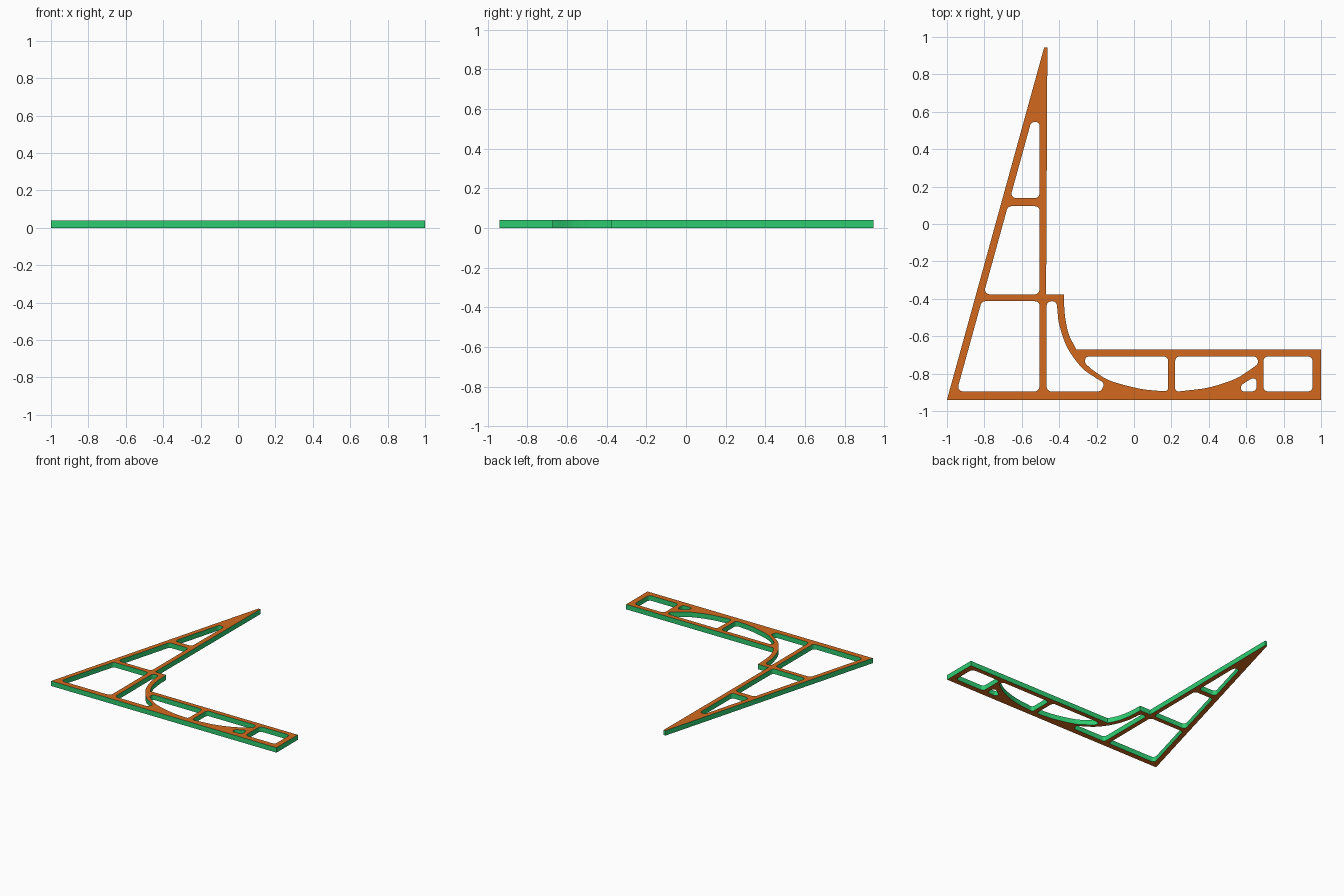
import bpy, bmesh, math
from mathutils import Vector

if "Cube" in bpy.data.objects:
    bpy.data.objects.remove(bpy.data.objects["Cube"])

THICK = 0.04
R = 0.025


def fillet(pts, steps=6):
    """Round each (x, y, r) corner; points without r stay sharp."""
    out = []
    n = len(pts)
    for i, p in enumerate(pts):
        c = Vector(p[:2])
        r = p[2] if len(p) > 2 else 0
        if r == 0:
            out.append(c)
            continue
        a, b = Vector(pts[i - 1][:2]) - c, Vector(pts[(i + 1) % n][:2]) - c
        half = a.angle(b) / 2
        t = min(r / math.tan(half), 0.48 * a.length, 0.48 * b.length)
        r = t * math.tan(half)
        a.normalize()
        b.normalize()
        centre = c + (a + b).normalized() * (r / math.sin(half))
        s, e = c + a * t - centre, c + b * t - centre
        sweep = s.angle(e)
        for k in range(steps + 1):
            f = k / steps
            out.append(centre + (s * math.sin((1 - f) * sweep) + e * math.sin(f * sweep)) / math.sin(sweep))
    return out


def smooth(pts, steps=8):
    """Smooth curve through a few points."""
    p = [Vector(q) for q in pts]
    p = [2 * p[0] - p[1]] + p + [2 * p[-1] - p[-2]]
    out = []
    for i in range(1, len(p) - 2):
        a, b, c, d = p[i - 1:i + 3]
        for k in range(steps):
            t = k / steps
            q = 0.5 * (2 * b + (c - a) * t + (2 * a - 5 * b + 4 * c - d) * t * t
                       + (3 * b - a - 3 * c + d) * t ** 3)
            out.append(tuple(q))
    return out + [tuple(p[-2])]


def slope_x(y):
    """Inner edge of the slanted back rail."""
    return -0.96 + (y + 0.94) * 0.52 / 1.885


def back_hole(y0, y1):
    return [(slope_x(y0), y0, R), (-0.506, y0, R), (-0.504, y1, R), (slope_x(y1), y1, R)]


# Outer silhouette
outline = [(-1, -0.94), (1, -0.94), (1, -0.67)]
outline += smooth([(-0.309, -0.67), (-0.35, -0.585), (-0.37, -0.483), (-0.375, -0.376)])
outline += [(-0.47, -0.376), (-0.463, 0.945), (-0.48, 0.945)]

# Windows in the tall back
holes = [back_hole(0.138, 0.545), back_hole(-0.376, 0.095), back_hole(-0.895, -0.413)]

# Window behind the curved rib
holes.append([(-0.467, -0.895, R), (-0.467, -0.413, R), (-0.413, -0.413, R)]
             + smooth([(-0.409, -0.47), (-0.399, -0.54), (-0.357, -0.66), (-0.28, -0.767), (-0.20, -0.826)])
             + [(-0.155, -0.852, R), (-0.178, -0.895, R)])

# Windows above the curved rib
holes.append([(0.183, -0.708, R), (-0.26, -0.708, R), (-0.262, -0.745, R)]
             + smooth([(-0.225, -0.778), (-0.132, -0.836), (0.028, -0.88), (0.14, -0.893)])
             + [(0.183, -0.895, R)])
holes.append([(0.22, -0.708, R), (0.22, -0.897, R)]
             + smooth([(0.26, -0.893), (0.40, -0.874), (0.537, -0.83), (0.62, -0.78)])
             + [(0.668, -0.745, R), (0.655, -0.708, R)])

# Small corner window and end window
holes.append([(0.572, -0.895, R), (0.655, -0.895, R), (0.657, -0.808, 0.02), (0.572, -0.862, 0.02)])
holes.append([(0.692, -0.708, R), (0.692, -0.895, R), (0.955, -0.895, R), (0.955, -0.708, R)])

# Flat plate from the filled profile
curve = bpy.data.curves.new("frame_profile", "CURVE")
curve.dimensions = "2D"
curve.fill_mode = "BOTH"
curve.extrude = THICK / 2
for loop in [outline] + holes:
    pts = fillet(loop)
    s = curve.splines.new("POLY")
    s.points.add(len(pts) - 1)
    for sp, p in zip(s.points, pts):
        sp.co = (p.x, p.y, 0, 1)
    s.use_cyclic_u = True
helper = bpy.data.objects.new("frame_profile", curve)
bpy.context.collection.objects.link(helper)
deps = bpy.context.evaluated_depsgraph_get()
mesh = bpy.data.meshes.new_from_object(helper.evaluated_get(deps))
bpy.data.objects.remove(helper)

# Orange faces, green cut edges
mesh.materials.clear()
for name, col in (("orange_face", (0.645, 0.141, 0.013, 1)), ("green_edge", (0.027, 0.604, 0.165, 1))):
    m = bpy.data.materials.new(name)
    m.diffuse_color = col
    m.use_nodes = True
    m.node_tree.nodes["Principled BSDF"].inputs["Base Color"].default_value = m.diffuse_color
    mesh.materials.append(m)

bm = bmesh.new()
bm.from_mesh(mesh)
bmesh.ops.remove_doubles(bm, verts=bm.verts, dist=1e-5)
bmesh.ops.translate(bm, verts=bm.verts, vec=(0, 0, THICK / 2))
bmesh.ops.recalc_face_normals(bm, faces=bm.faces)
for f in bm.faces:
    f.material_index = 0 if abs(f.normal.z) > 0.5 else 1
bm.to_mesh(mesh)
bm.free()

plate = bpy.data.objects.new("side_frame", mesh)
bpy.context.collection.objects.link(plate)
bpy.context.view_layer.objects.active = plate
plate.select_set(True)
bpy.ops.object.shade_smooth_by_angle(angle=math.radians(30))
